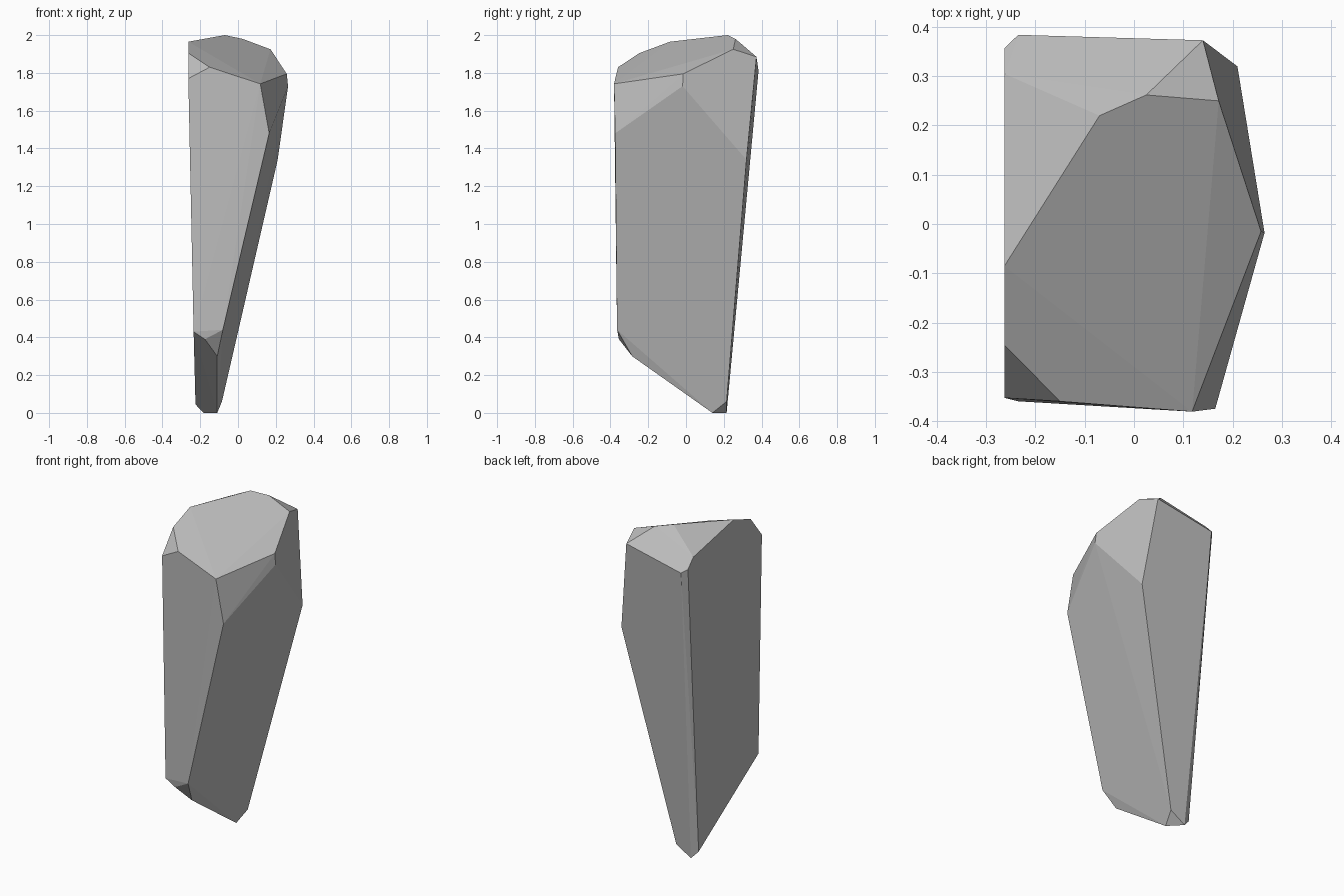
import bpy
import bmesh
import math

# Remove the default cube
default_cube = bpy.data.objects.get("Cube")
if default_cube:
    bpy.data.objects.remove(default_cube, do_unlink=True)

# Stone colour
stone = bpy.data.materials.new("stone_grey")
stone.use_nodes = True
stone_colour = (0.5, 0.5, 0.5, 1.0)
stone.diffuse_color = stone_colour
stone.node_tree.nodes["Principled BSDF"].inputs["Base Color"].default_value = stone_colour

# Corners of the slanted top facet
top_facet = [
    (-.07, .22, 2), (.025, .262, 1.98), (.172, .25, 1.925), (.258, -.015, 1.795),
    (.118, -.381, 1.742), (-.15, -.36, 1.83), (-.263, -.246, 1.905), (-.263, -.085, 1.965),
]

# Shoulder corners where the sides meet the top chamfers
shoulder = [
    (-.263, -.353, 1.77), (.165, -.375, 1.48), (.265, -.018, 1.73), (.21, .32, 1.34),
    (.14, .373, 1.885), (-.235, .384, 1.81), (-.263, .357, 1.83), (-.263, .305, 1.885),
]

# Chipped lower front edge and the narrow foot
lower_front = [(-.235, -.36, .43), (-.08, -.365, .44), (-.175, -.355, .39), (-.11, -.285, .3)]
foot = [(-.11, .14, 0), (-.183, .215, 0), (-.085, .215, .06), (-.225, .2, .045)]


def build_faceted_rock(name, corners, material):
    """Wrap the corners in a convex shell and merge nearly coplanar triangles."""
    bm = bmesh.new()
    for corner in corners:
        bm.verts.new(corner)
    hull = bmesh.ops.convex_hull(bm, input=bm.verts)
    unused = [v for v in hull["geom_interior"] if isinstance(v, bmesh.types.BMVert)]
    bmesh.ops.delete(bm, geom=unused, context="VERTS")
    bmesh.ops.dissolve_limit(bm, angle_limit=math.radians(1.5),
                             verts=bm.verts, edges=bm.edges)
    bmesh.ops.recalc_face_normals(bm, faces=bm.faces)
    mesh = bpy.data.meshes.new(name)
    bm.to_mesh(mesh)
    bm.free()
    mesh.materials.append(material)
    rock = bpy.data.objects.new(name, mesh)
    bpy.context.collection.objects.link(rock)
    return rock


build_faceted_rock("rock_shard", top_facet + shoulder + lower_front + foot, stone)
